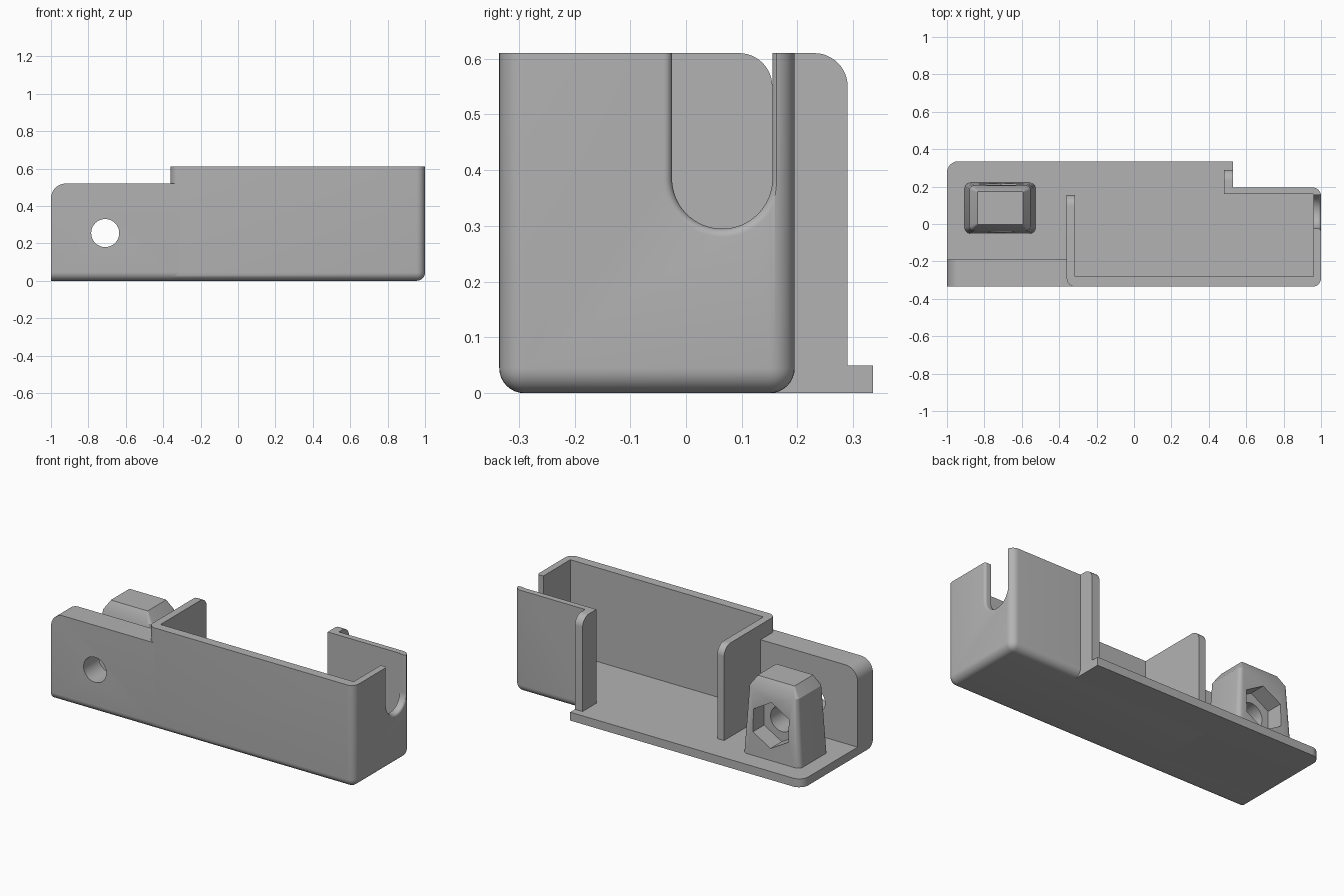
import bpy, bmesh
from math import pi, cos, sin, radians

cube = bpy.data.objects.get("Cube")
if cube:
    bpy.data.objects.remove(cube, do_unlink=True)

grey = bpy.data.materials.new("plain_grey")
grey.use_nodes = True
COLOUR = (0.45, 0.45, 0.45, 1)
grey.diffuse_color = COLOUR
grey.node_tree.nodes["Principled BSDF"].inputs["Base Color"].default_value = COLOUR


def arc(cx, cy, r, start, end, n=12):
    angles = [radians(start + (end - start) * i / n) for i in range(n + 1)]
    return [(cx + r * cos(a), cy + r * sin(a)) for a in angles]


def rect(x0, x1, y0, y1):
    return [(x0, y0), (x1, y0), (x1, y1), (x0, y1)]


def loft(name, sections, axis, rounded=None, radius=0.045):
    """Skin matching outlines placed at (outline, position) along an axis."""
    place = {"x": lambda a, b, t: (t, a, b),
             "y": lambda a, b, t: (a, t, b),
             "z": lambda a, b, t: (a, b, t)}[axis]
    bm = bmesh.new()
    rings = [[bm.verts.new(place(a, b, t)) for a, b in pts] for pts, t in sections]
    n = len(rings[0])
    for low, high in zip(rings, rings[1:]):
        for i in range(n):
            j = (i + 1) % n
            bm.faces.new((low[i], low[j], high[j], high[i]))
    bm.faces.new(rings[0][::-1])
    bm.faces.new(rings[-1])
    bmesh.ops.recalc_face_normals(bm, faces=bm.faces)
    if rounded:
        edges = [e for e in bm.edges if rounded(*e.verts)]
        bmesh.ops.bevel(bm, geom=edges, offset=radius, segments=8,
                        profile=0.5, affect="EDGES", clamp_overlap=False)
    mesh = bpy.data.meshes.new(name)
    bm.to_mesh(mesh)
    bm.free()
    mesh.materials.append(grey)
    obj = bpy.data.objects.new(name, mesh)
    bpy.context.collection.objects.link(obj)
    return obj


def prism(name, pts, axis, lo, hi, rounded=None):
    return loft(name, [(pts, lo), (pts, hi)], axis, rounded)


def activate(obj):
    bpy.ops.object.select_all(action="DESELECT")
    obj.select_set(True)
    bpy.context.view_layer.objects.active = obj


def cut(obj, *cutters):
    activate(obj)
    for cutter in cutters:
        cutter.hide_render = True
        mod = obj.modifiers.new("cut", "BOOLEAN")
        mod.operation = "DIFFERENCE"
        mod.solver = "EXACT"
        mod.object = cutter
        bpy.ops.object.modifier_apply(modifier=mod.name)
        bpy.data.objects.remove(cutter, do_unlink=True)


LEFT, FRONT, BACK, TOP, FLOOR = -0.36, -0.335, 0.195, 0.61, 0.05


def front_bottom(a, b):
    return all(v.co.y < FRONT + 0.001 and v.co.z < 0.001 for v in (a, b))


def housing_round(a, b):
    mid = (a.co + b.co) / 2
    if abs(a.co.z - b.co.z) > 0.1:
        return mid.x > 0 or mid.y < 0
    return mid.z < 0.01 and mid.x > LEFT + 0.01


# Tall box: hollowed, open at the back left, with a cable slot in one end
housing = prism("housing", rect(LEFT, 1, FRONT, BACK), "z", 0, TOP, housing_round)
cavity = prism("cavity_cutter", rect(-0.315, 0.96, -0.28, 0.16), "z", FLOOR, 0.8)
opening = prism("opening_cutter",
                [(0.155, FLOOR)] + arc(0.095, 0.55, 0.06, 0, 90)
                + [(0.095, 0.8), (0.4, 0.8), (0.4, FLOOR)], "x", -0.5, 0.48)


def slot_outline(grow):
    r = 0.09 + grow
    return [(0.065 - r, 0.8)] + arc(0.065, 0.385, r, 180, 360, 32) + [(0.065 + r, 0.8)]


FLARE = 0.015
flared = [(slot_outline(FLARE * (1 - cos(a))), 1 - FLARE + FLARE * sin(a))
          for a in [i * pi / 12 for i in range(7)]]
slot = loft("slot_cutter", [(slot_outline(0), 0.9)] + flared
            + [(slot_outline(FLARE), 1.05)], "x")
cut(housing, cavity, opening, slot)

# Floor plate with one rounded back corner
plate_outline = ([(-1, FRONT), (0.53, FRONT), (0.53, 0.335)]
                 + arc(-0.94, 0.275, 0.06, 90, 180))
base = prism("base_plate", plate_outline, "z", 0, FLOOR, front_bottom)

# Upright tab at the end of the back wall
tab = prism("back_tab", [(0.16, 0.02), (0.29, 0.02)]
            + arc(0.23, 0.55, 0.06, 0, 90) + [(0.16, TOP)], "x", 0.48, 0.53)


# Thick low wall with a round screw hole
def screw_hole():
    return prism("hole_cutter", arc(-0.71, 0.255, 0.075, 0, 352.5, 47), "y", -0.5, 0.5)


wall = prism("screw_wall", [(-1, 0), (-0.315, 0), (-0.315, 0.52)]
             + arc(-0.92, 0.44, 0.08, 90, 180), "y", FRONT, -0.19, front_bottom)
cut(wall, screw_hole())


# Tapered nut holder with chamfered top and hexagonal pocket
def rounded_rect(w, d, r):
    cx, cy = -0.716, 0.085
    pts = []
    for sx, sy, a in ((1, 1, 0), (-1, 1, 90), (-1, -1, 180), (1, -1, 270)):
        pts += arc(cx + sx * (w - r), cy + sy * (d - r), r, a, a + 90, 5)
    return pts


holder = loft("nut_holder", [(rounded_rect(0.19, 0.136, 0.03), 0.04),
                             (rounded_rect(0.163, 0.121, 0.025), 0.45),
                             (rounded_rect(0.122, 0.088, 0.004), 0.51)], "z")
pocket = prism("pocket_cutter", arc(-0.71, 0.255, 0.135, 30, 330, 5), "y", 0.11, 0.4)
cut(holder, pocket, screw_hole())

for part in (housing, base, tab, wall, holder):
    activate(part)
    bpy.ops.object.shade_smooth_by_angle(angle=radians(30))
